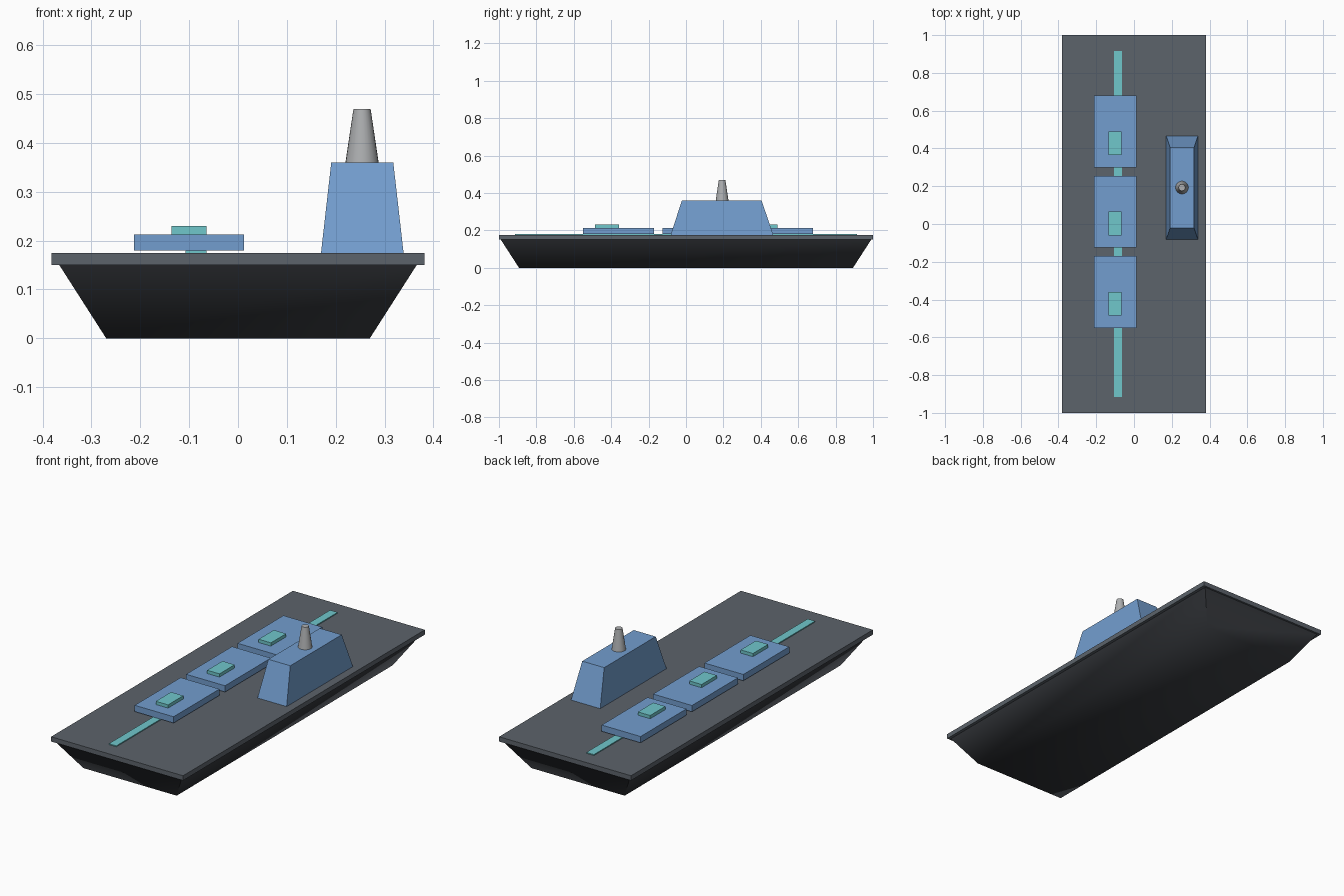
import bpy, bmesh, math

if "Cube" in bpy.data.objects:
    bpy.data.objects.remove(bpy.data.objects["Cube"])


def material(name, rgb):
    m = bpy.data.materials.new(name)
    m.diffuse_color = (*rgb, 1)
    m.use_nodes = True
    m.node_tree.nodes["Principled BSDF"].inputs["Base Color"].default_value = m.diffuse_color
    return m


HULL = material("hull charcoal", (0.04, 0.044, 0.051))
DECK = material("deck grey", (0.107, 0.125, 0.147))
BLUE = material("steel blue", (0.17, 0.34, 0.62))
TEAL = material("pale teal", (0.16, 0.57, 0.60))
GREY = material("funnel grey", (0.42, 0.43, 0.44))


def frustum(name, mat, bottom, top, z0, z1, smooth=None):
    """Tapered box; bottom and top are (x0, x1, y0, y1)."""
    bm = bmesh.new()
    rings = []
    for (x0, x1, y0, y1), z in ((bottom, z0), (top, z1)):
        rings.append([bm.verts.new((x, y, z)) for x, y in
                      ((x0, y0), (x1, y0), (x1, y1), (x0, y1))])
    low, high = rings
    bm.faces.new(low[::-1])
    bm.faces.new(high)
    for i in range(4):
        j = (i + 1) % 4
        bm.faces.new((low[i], low[j], high[j], high[i]))
    mesh = bpy.data.meshes.new(name)
    bm.to_mesh(mesh)
    bm.free()
    mesh.materials.append(mat)
    ob = bpy.data.objects.new(name, mesh)
    bpy.context.collection.objects.link(ob)
    if smooth:
        shade(ob, smooth)
    return ob


def shade(ob, degrees):
    bpy.ops.object.select_all(action='DESELECT')
    ob.select_set(True)
    bpy.context.view_layer.objects.active = ob
    bpy.ops.object.shade_smooth_by_angle(angle=math.radians(degrees))


def box(name, mat, rect, z0, z1):
    return frustum(name, mat, rect, rect, z0, z1)


# Hull and flight deck
frustum("hull", HULL, (-0.27, 0.27, -0.893, 0.893),
        (-0.366, 0.366, -0.99, 0.99), 0, 0.15, smooth=62)
box("deck", DECK, (-0.382, 0.382, -1, 1), 0.15, 0.175)

# Runway stripe
box("runway_stripe", TEAL, (-0.107, -0.064, -0.915, 0.915), 0.174, 0.18)

# Three raised plates, each with a hatch
for i, y in enumerate((-0.36, 0.065, 0.49)):
    box(f"plate_{i + 1}", BLUE, (-0.213, 0.012, y - 0.19, y + 0.19), 0.18, 0.213)
    c = y - 0.0625
    box(f"hatch_{i + 1}", TEAL, (-0.136, -0.065, c - 0.063, c + 0.063), 0.212, 0.23)

# Island tower
frustum("island_tower", BLUE, (0.17, 0.339, -0.082, 0.467),
        (0.191, 0.318, -0.022, 0.404), 0.175, 0.36)

# Funnel
bpy.ops.mesh.primitive_cone_add(vertices=24, radius1=0.034, radius2=0.0175,
                                depth=0.11, location=(0.254, 0.193, 0.415))
funnel = bpy.context.object
funnel.name = "funnel"
funnel.data.materials.append(GREY)
shade(funnel, 40)
